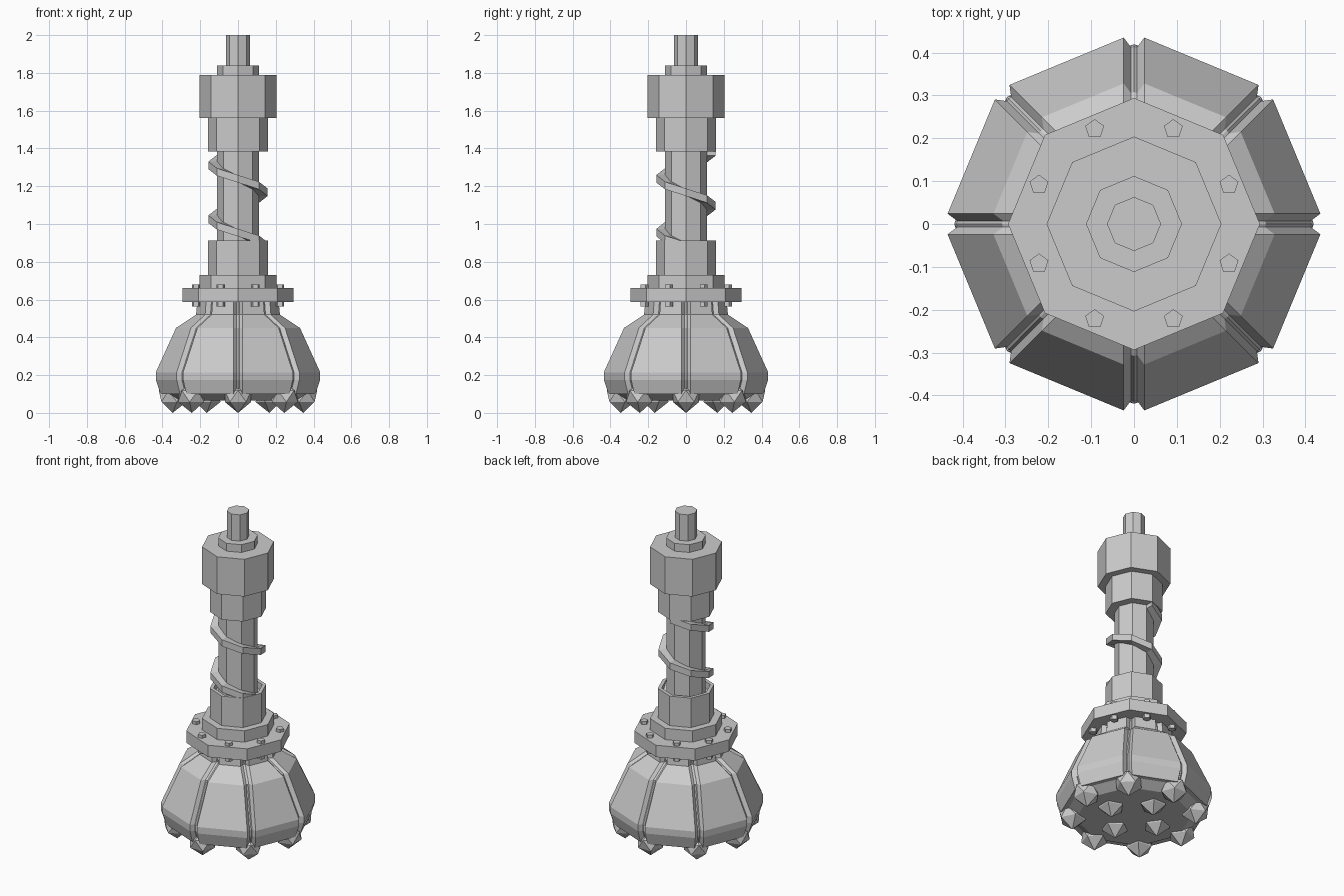
import bpy, bmesh
from math import sin, cos, pi, radians
from mathutils import Matrix, Vector

if "Cube" in bpy.data.objects:
    bpy.data.objects.remove(bpy.data.objects["Cube"])


def finish(name, bm):
    bmesh.ops.recalc_face_normals(bm, faces=bm.faces)
    me = bpy.data.meshes.new(name)
    bm.to_mesh(me)
    bm.free()
    ob = bpy.data.objects.new(name, me)
    bpy.context.collection.objects.link(ob)
    return ob


def loft(bm, rings):
    """Skin a stack of closed rings and cap both ends."""
    vs = [[bm.verts.new(p) for p in r] for r in rings]
    n = len(vs[0])
    for a, b in zip(vs, vs[1:]):
        for i in range(n):
            j = (i + 1) % n
            bm.faces.new((a[i], a[j], b[j], b[i]))
    bm.faces.new(vs[0])
    bm.faces.new(vs[-1])


def lathe(name, profile, n=8):
    bm = bmesh.new()
    loft(bm, [[(r * cos(2 * pi * i / n), r * sin(2 * pi * i / n), z)
               for i in range(n)] for r, z in profile])
    return finish(name, bm)


# octagonal shaft, collars and flange
lathe("top_pin", [(0.063, 1.80), (0.063, 2.0)])
lathe("pin_collar", [(0.112, 1.75), (0.112, 1.838)])
lathe("upper_block", [(0.204, 1.56), (0.204, 1.79)])
lathe("upper_collar", [(0.16, 1.385), (0.16, 1.57)])
lathe("shaft", [(0.11, 0.75), (0.11, 1.45)])
lathe("lower_collar", [(0.16, 0.70), (0.16, 0.912), (0.138, 0.912), (0.138, 0.87)])
lathe("flange_step", [(0.204, 0.64), (0.204, 0.73)])
lathe("flange", [(0.294, 0.587), (0.294, 0.66)])

# spiral ridge around the shaft, falling 0.285 per turn
bm = bmesh.new()
rings = []
for k in range(2, 17):
    a = k * pi / 4
    z = 1.453 - 0.285 * (k / 8)
    rings.append([(r * cos(a), r * sin(a), z + dz) for r, dz in
                  ((0.10, -0.02), (0.157, -0.02), (0.157, 0.02), (0.10, 0.02))])
loft(bm, rings)
spiral = finish("spiral_ridge", bm)
# continue the ridge down to the lower collar
bm = bmesh.new()
rings = []
for k in range(16, 20):
    a = k * pi / 4
    z = 1.453 - 0.285 * (k / 8)
    rings.append([(r * cos(a), r * sin(a), z + dz) for r, dz in
                  ((0.10, -0.02), (0.157, -0.02), (0.157, 0.02), (0.10, 0.02))])
loft(bm, rings)
finish("spiral_ridge_end", bm)

# head core and its eight outer panels with V grooves between
levels = [(0.42, 0.10), (0.445, 0.175), (0.445, 0.215), (0.338, 0.45),
          (0.232, 0.52), (0.225, 0.59)]
DEPTH = 0.03
lathe("head_core", [(0.33, 0.065)] + [(r - DEPTH, z) for r, z in levels])
h = pi / 8
bm = bmesh.new()
for i in range(8):
    rot = Matrix.Rotation(h + i * pi / 4, 3, 'Z')
    rings = []
    for r, z in levels:
        ri = r - DEPTH - 0.004
        so = r * sin(h) - 0.024 / cos(h)
        si = ri * sin(h) - 0.005
        rings.append([rot @ Vector(p) for p in (
            (r * cos(h), -so, z), (r * cos(h), so, z),
            (ri * cos(h), si, z), (ri * cos(h), -si, z))])
    loft(bm, rings)
finish("head_panels", bm)

# five-sided bolts through the flange
bm = bmesh.new()
for i in range(8):
    a = h + i * pi / 4
    bmesh.ops.create_cone(bm, cap_ends=True, segments=5, radius1=0.023, radius2=0.023,
                          depth=0.115, matrix=Matrix.Translation(
                              (0.24 * cos(a), 0.24 * sin(a), 0.621)))
finish("flange_bolts", bm)

# faceted cutting teeth: outer ring of eight, inner ring of four
bm = bmesh.new()
for count, radius in ((8, 0.346), (4, 0.166)):
    for i in range(count):
        a = 2 * pi * i / count
        m = (Matrix.Translation((radius * cos(a), radius * sin(a), 0.082))
             @ Matrix.Rotation(a, 4, 'Z'))
        vs = bmesh.ops.create_icosphere(bm, subdivisions=1, radius=0.082, matrix=m)["verts"]
        for v in vs:
            if 0.03 < v.co.z < 0.07:
                v.co.z = 0.058
finish("cutting_teeth", bm)
